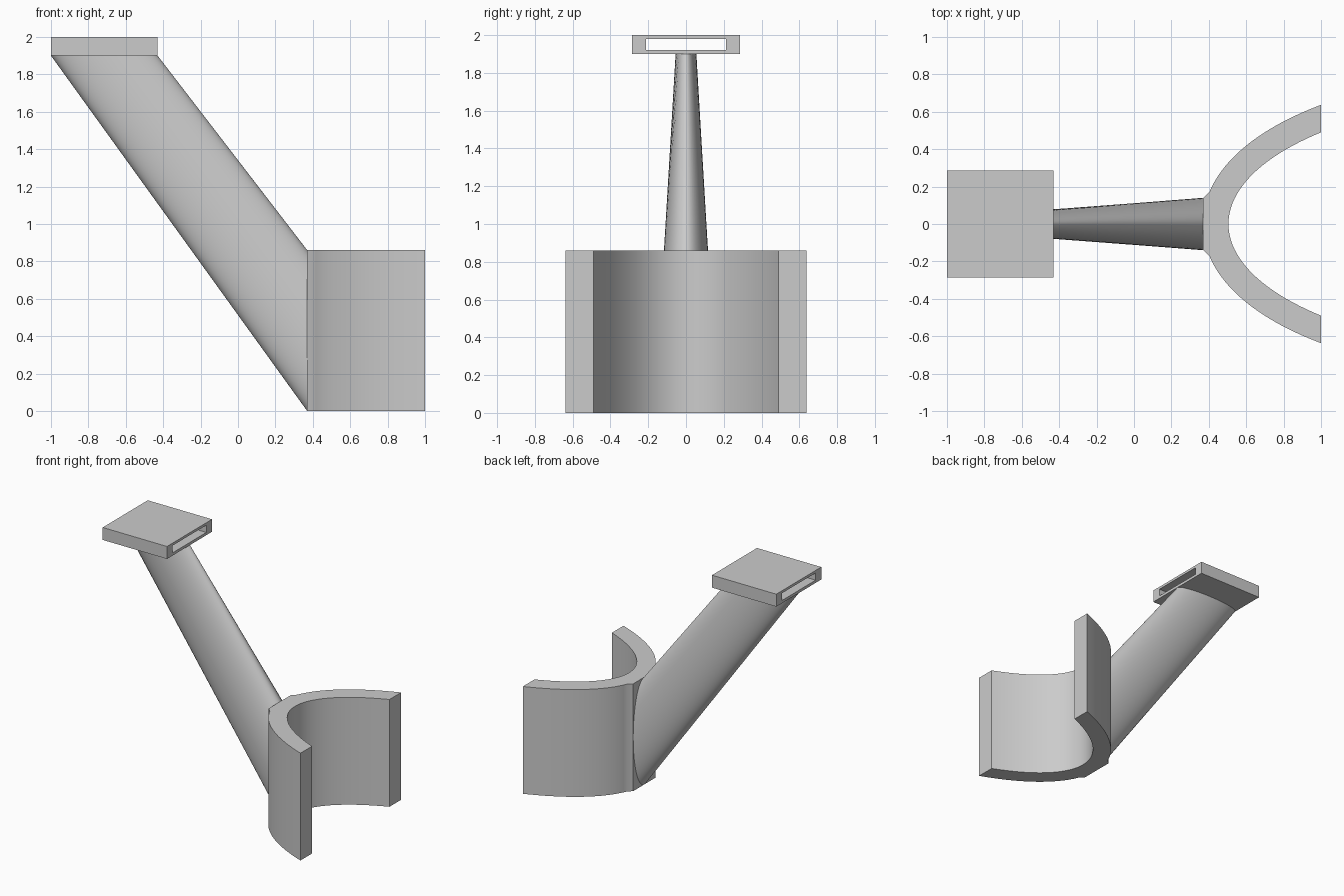
import bpy, bmesh, math

cube = bpy.data.objects.get("Cube")
if cube:
    bpy.data.objects.remove(cube, do_unlink=True)

grey = bpy.data.materials.new("light_grey")
grey.use_nodes = True
colour = (0.6, 0.6, 0.6, 1)
grey.diffuse_color = colour
grey.node_tree.nodes["Principled BSDF"].inputs["Base Color"].default_value = colour


def loft(name, rings, cyclic=False, smooth=True):
    """Skin a row of equal-length closed rings; cap the ends unless cyclic."""
    bm = bmesh.new()
    loops = [[bm.verts.new(p) for p in ring] for ring in rings]
    n = len(loops[0])
    pairs = list(zip(loops, loops[1:]))
    if cyclic:
        pairs.append((loops[-1], loops[0]))
    else:
        bm.faces.new(loops[0])
        bm.faces.new(loops[-1])
    for a, b in pairs:
        for i in range(n):
            j = (i + 1) % n
            bm.faces.new((a[i], a[j], b[j], b[i]))
    bmesh.ops.recalc_face_normals(bm, faces=bm.faces)
    mesh = bpy.data.meshes.new(name)
    bm.to_mesh(mesh)
    bm.free()
    mesh.materials.append(grey)
    obj = bpy.data.objects.new(name, mesh)
    bpy.context.collection.objects.link(obj)
    if smooth:
        bpy.ops.object.select_all(action="DESELECT")
        obj.select_set(True)
        bpy.context.view_layer.objects.active = obj
        bpy.ops.object.shade_smooth_by_angle(angle=math.radians(30))
    return obj


# Slotted plate: a rectangular tube running along x
def rect(x, y, z0, z1):
    return [(x, -y, z0), (x, y, z0), (x, y, z1), (x, -y, z1)]


outer, slot = (0.285, 1.9, 2.0), (0.213, 1.922, 1.98)
loft("slotted_plate",
     [rect(-1, *outer), rect(-0.43, *outer), rect(-0.43, *slot), rect(-1, *slot)],
     cyclic=True, smooth=False)

# Tapered arm: upright ellipse at the clip, flat ellipse under the plate
angles = [math.tau * i / 64 for i in range(64)]
lower = [(0.37, 0.14 * math.cos(a), 0.43 + 0.43 * math.sin(a)) for a in angles]
upper = [(-0.715 + 0.285 * math.sin(a), 0.055 * math.cos(a), 1.9) for a in angles]
loft("tapered_arm", [lower, upper])

# Open clip: elliptical inner wall, constant thickness, ends cut flat at x = 1
A, B, APEX, WALL, HEIGHT = 1.65, 0.686, 0.505, 0.137, 0.86


def wall_point(t, offset):
    nx, ny = -math.cos(t) / A, math.sin(t) / B
    k = offset / math.hypot(nx, ny)
    return APEX + A * (1 - math.cos(t)) + nx * k, B * math.sin(t) + ny * k


def half_curve(offset):
    pts = []
    for i in range(200):
        x, y = wall_point(i * 0.025, offset)
        if x >= 1:
            px, py = pts[-1]
            pts.append((1, py + (y - py) * (1 - px) / (x - px)))
            break
        pts.append((x, y))
    return pts


inside = half_curve(0)
# Flat pad where the arm meets the clip
outside = [(0.37, 0.14)] + [p for p in half_curve(WALL) if p[1] > 0.155]
half = outside + inside[:0:-1]
profile = half + [inside[0]] + [(x, -y) for x, y in reversed(half)]
loft("open_clip", [[(x, y, z) for x, y in profile] for z in (0, HEIGHT)])
